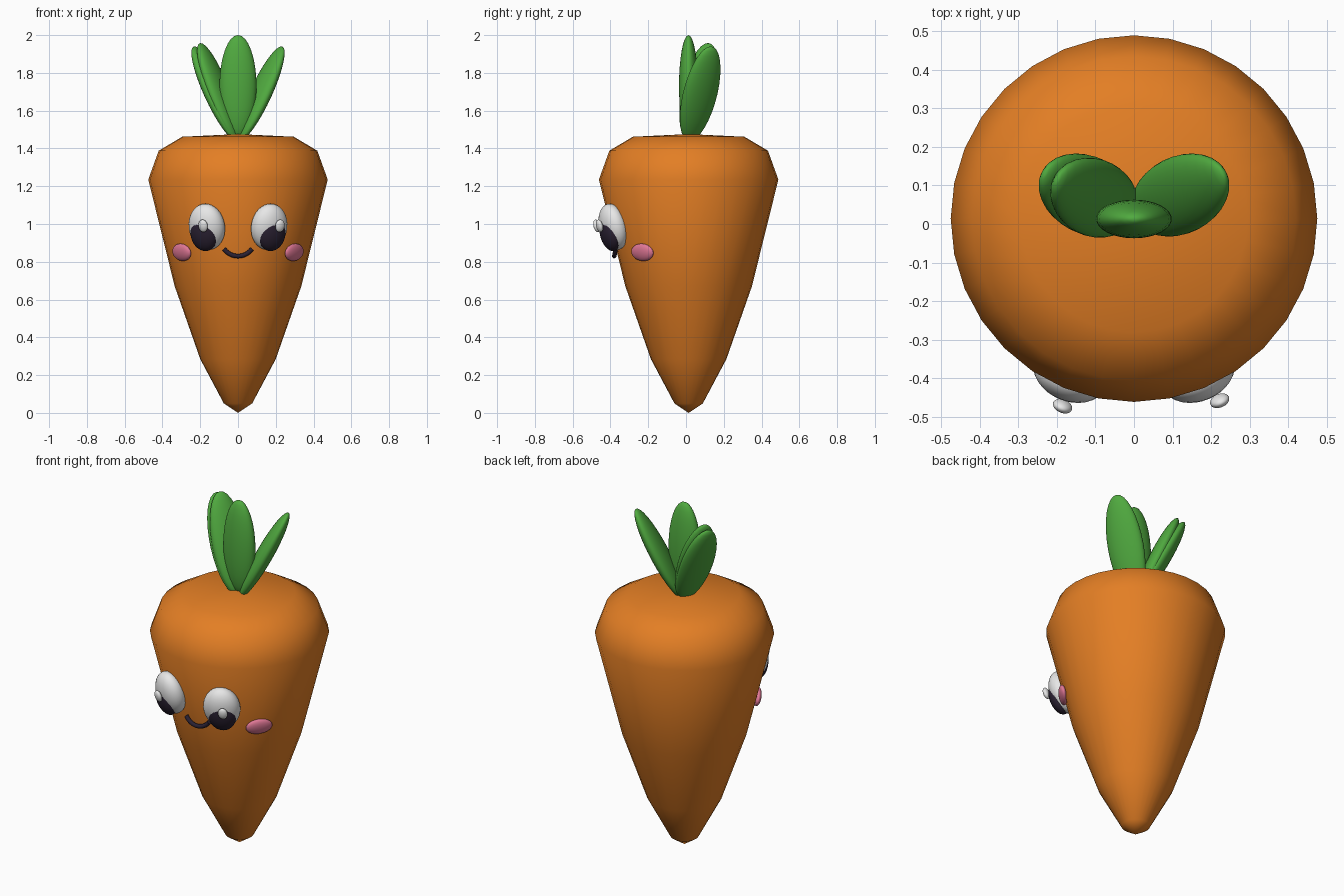
import bpy, bmesh
from math import radians, sin, cos, pi
from mathutils import Matrix, Vector

cube = bpy.data.objects.get("Cube")
if cube:
    bpy.data.objects.remove(cube, do_unlink=True)


def material(name, rgb):
    m = bpy.data.materials.new(name)
    m.use_nodes = True
    m.diffuse_color = (*rgb, 1)
    m.node_tree.nodes["Principled BSDF"].inputs["Base Color"].default_value = (*rgb, 1)
    return m


orange = material("carrot orange", (0.77, 0.21, 0.018))
green = material("leaf green", (0.08, 0.40, 0.05))
white = material("eye white", (0.84, 0.84, 0.84))
dark = material("dark plum", (0.023, 0.015, 0.032))
pink = material("cheek pink", (0.76, 0.19, 0.31))


def add_mesh(name, bm, mat):
    mesh = bpy.data.meshes.new(name)
    bm.to_mesh(mesh)
    bm.free()
    mesh.materials.append(mat)
    mesh.polygons.foreach_set("use_smooth", [True] * len(mesh.polygons))
    obj = bpy.data.objects.new(name, mesh)
    bpy.context.collection.objects.link(obj)
    return obj


def turn(azimuth, lean):
    """Face the azimuth (0 is front, positive to +x), top leaning outward."""
    return Matrix.Rotation(radians(azimuth), 3, 'Z') @ Matrix.Rotation(radians(lean), 3, 'X')


def ellipsoid(name, centre, semi, azimuth, lean, mat):
    bm = bmesh.new()
    bmesh.ops.create_uvsphere(bm, u_segments=32, v_segments=16, radius=1)
    bmesh.ops.transform(bm, matrix=Matrix.Diagonal((*semi, 1)), verts=bm.verts)
    obj = add_mesh(name, bm, mat)
    obj.matrix_world = Matrix.Translation(centre) @ turn(azimuth, lean).to_4x4()
    return obj


# Body: turned profile
AXIS_Y = 0.014
profile = [(0, 0), (0.075, 0.05), (0.2, 0.285), (0.335, 0.67), (0.475, 1.235),
           (0.42, 1.388), (0.295, 1.462), (0, 1.476)]
bm = bmesh.new()
points = [bm.verts.new((r, 0, z)) for r, z in profile]
edges = [bm.edges.new(pair) for pair in zip(points, points[1:])]
bmesh.ops.spin(bm, geom=points + edges, cent=(0, 0, 0), axis=(0, 0, 1),
               angle=2 * pi, steps=32)
bmesh.ops.remove_doubles(bm, verts=bm.verts, dist=0.0005)
bmesh.ops.recalc_face_normals(bm, faces=bm.faces)
body = add_mesh("carrot_body", bm, orange)
body.location.y = AXIS_Y

# Leaves: flat ellipsoids fanning out of the crown
ellipsoid("front_leaf", (0, 0.013, 1.73), (0.098, 0.05, 0.27), 0, 0, green)
for name, centre, azimuth, lean in (
        ("left_leaf", (0.12, 0.075, 1.69), 117, 27),
        ("right_leaf", (-0.12, 0.075, 1.69), -117, 27),
        ("inner_right_leaf", (-0.103, 0.068, 1.70), -117, 23)):
    ellipsoid(name, centre, (0.1, 0.045, 0.28), azimuth, lean, green)

# Face: eyes and cheeks follow the sloping surface
for side, s, glint in (("left", 1, (0.222, -0.458, 0.99)),
                       ("right", -1, (-0.185, -0.472, 0.99))):
    eye = Vector((s * 0.165, -0.385, 0.985))
    ellipsoid(side + "_eye", eye, (0.1, 0.07, 0.125), s * 23, 14, white)
    offset = turn(s * 23, 14) @ Vector((s * 0.006, -0.03, -0.03))
    ellipsoid(side + "_pupil", eye + offset, (0.076, 0.048, 0.094), s * 23, 14, dark)
    ellipsoid(side + "_eye_glint", glint, (0.026, 0.016, 0.034), s * 23, 14, white)
    ellipsoid(side + "_cheek", (s * 0.298, -0.231, 0.85), (0.073, 0.022, 0.047),
              s * 51, 14, pink)

# Mouth: bent tube
curve = bpy.data.curves.new("mouth", 'CURVE')
curve.dimensions = '3D'
curve.bevel_depth = 0.012
curve.bevel_resolution = 3
curve.use_fill_caps = True
spline = curve.splines.new('POLY')
steps = 12
spline.points.add(steps)
for i, p in enumerate(spline.points):
    a = radians(-55 + 110 * i / steps)
    x = 0.09 * sin(a)
    p.co = (x, -0.38 + 1.3 * x * x, 0.918 - 0.088 * cos(a), 1)
spline.use_smooth = True
curve.materials.append(dark)
mouth = bpy.data.objects.new("mouth", curve)
bpy.context.collection.objects.link(mouth)
